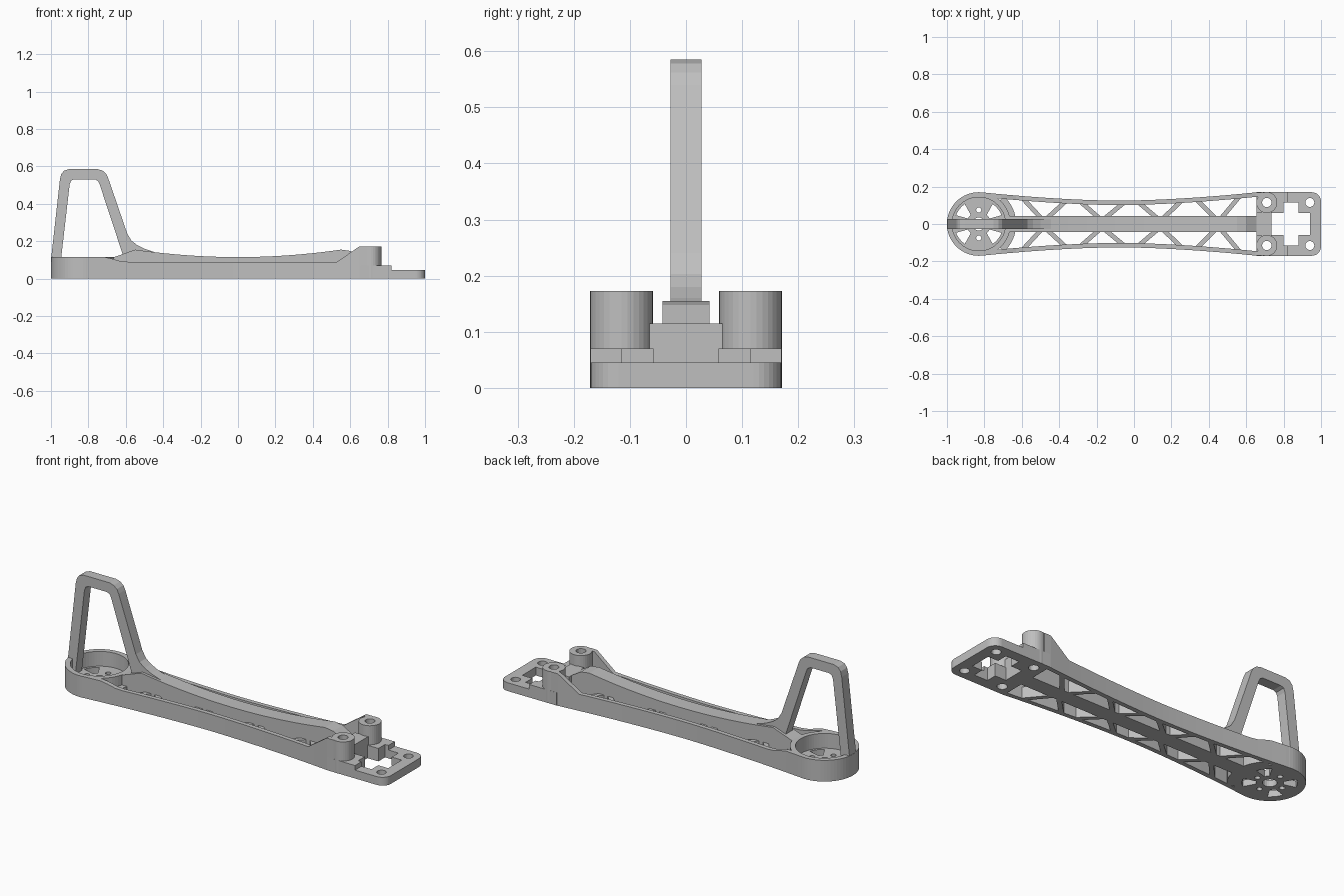
import bpy, bmesh
from math import sin, cos, radians, tau
from mathutils import Vector

if "Cube" in bpy.data.objects:
    bpy.data.objects.remove(bpy.data.objects["Cube"])

grey = bpy.data.materials.new("grey_plastic")
grey.use_nodes = True
GREY = (0.52, 0.52, 0.52, 1)
grey.diffuse_color = GREY
grey.node_tree.nodes["Principled BSDF"].inputs["Base Color"].default_value = GREY

MOTOR_X, POST_X, POST_Y = -0.83, 0.71, 0.115


def finish(name, bm):
    bmesh.ops.recalc_face_normals(bm, faces=bm.faces)
    mesh = bpy.data.meshes.new(name)
    bm.to_mesh(mesh)
    bm.free()
    mesh.materials.append(grey)
    obj = bpy.data.objects.new(name, mesh)
    bpy.context.collection.objects.link(obj)
    return obj


def prism(name, outline, lo, hi, side=False):
    """Extrude an outline along z, or an xz profile along y when side is set."""
    bm = bmesh.new()
    place = (lambda a, b: (a, lo, b)) if side else (lambda a, b: (a, b, lo))
    face = bm.faces.new([bm.verts.new(place(a, b)) for a, b in outline])
    out = bmesh.ops.extrude_face_region(bm, geom=[face])
    step = Vector((0, hi - lo, 0) if side else (0, 0, hi - lo))
    bmesh.ops.translate(bm, vec=step, verts=[v for v in out["geom"] if isinstance(v, bmesh.types.BMVert)])
    return finish(name, bm)


def arc(x, y, r, start, end, n=8):
    return [(x + r * cos(radians(start + (end - start) * i / n)),
             y + r * sin(radians(start + (end - start) * i / n))) for i in range(n + 1)]


def circle(x, y, r, n=32):
    return [(x + r * cos(tau * i / n), y + r * sin(tau * i / n)) for i in range(n)]


def rect(x0, x1, y0, y1):
    return [(x0, y0), (x1, y0), (x1, y1), (x0, y1)]


def cut(obj, outlines, lo=-0.1, hi=0.3):
    """Punch vertical holes through a part."""
    for outline in outlines:
        cutter = prism("cutter", outline, lo, hi)
        cutter.hide_render = True
        mod = obj.modifiers.new("hole", 'BOOLEAN')
        mod.operation, mod.solver, mod.object = 'DIFFERENCE', 'EXACT', cutter
        bpy.context.view_layer.objects.active = obj
        bpy.ops.object.modifier_apply(modifier=mod.name)
        bpy.data.objects.remove(cutter)


def bar(name, a, b, width, hi):
    a, b = Vector(a), Vector(b)
    d = (b - a).normalized() * width / 2
    n = Vector((-d.y, d.x))
    prism(name, [tuple(p) for p in (a + n, a - n, b - n, b + n)], 0, hi)


# Motor cup: perforated floor and ring wall
floor = prism("motor_floor", circle(MOTOR_X, 0, 0.15, 48), 0, 0.035)
holes = [circle(MOTOR_X, 0, 0.035, 20)]
for k in range(4):
    t = k * tau / 4
    holes.append(circle(MOTOR_X + 0.075 * cos(t), 0.075 * sin(t), 0.014, 12))
for mid in (38, 142, 218, 322):
    holes.append(arc(MOTOR_X, 0, 0.13, mid - 17, mid + 17) + arc(MOTOR_X, 0, 0.065, mid + 11, mid - 11, 4))
cut(floor, holes)
ring = prism("motor_ring", circle(MOTOR_X, 0, 0.17, 64), 0, 0.115)
cut(ring, [circle(MOTOR_X, 0, 0.143, 64)])
prism("motor_web", arc(MOTOR_X, 0, 0.2, -48, 48, 16) + arc(MOTOR_X, 0, 0.16, 48, -48, 16), 0, 0.06)


# Side rails, waisted in plan, with a top edge that steps down and up
def rail_y(x):
    return 0.125 + 0.045 * min(1, abs((x + 0.08) / 0.74)) ** 1.7


def rail_top(x):
    if x < -0.6:
        t = max(0, min(1, (x + 0.72) / 0.12))
        return 0.115 - 0.025 * t * t * (3 - 2 * t)
    return 0.09 + 0.083 * max(0, min(1, (x - 0.53) / 0.12))


stations = sorted([MOTOR_X + i * 0.04 for i in range(39)] + [0.53, 0.65])
for s, label in ((1, "left"), (-1, "right")):
    bm = bmesh.new()
    previous = None
    for x in stations:
        y, z = rail_y(x), rail_top(x)
        loop = [bm.verts.new((x, s * a, b)) for a, b in rect(y - 0.024, y, 0, z)]
        if previous:
            for i in range(4):
                j = (i + 1) % 4
                bm.faces.new((previous[i], previous[j], loop[j], loop[i]))
        else:
            bm.faces.new(loop)
        previous = loop
    bm.faces.new(previous)
    finish(label + "_rail", bm)

    # Truss braces between rail and spine
    for c in (-0.48, -0.17, 0.14, 0.45):
        for d in (-1, 1):
            x = c + d * 0.115
            bar(label + "_brace", (c + d * 0.02, s * 0.035), (x, s * (rail_y(x) - 0.012)), 0.024, 0.06)

    # Screw post
    post = prism(label + "_post", circle(POST_X, s * POST_Y, 0.056, 32), 0, 0.173)
    cut(post, [circle(POST_X, s * POST_Y, 0.025, 20)])

# Central spine with a dipped top
dip = [(x / 20, 0.115 + 0.04 * (x / 11) ** 2) for x in range(-11, 12)]
prism("spine", [(-0.67, 0), (-0.67, 0.112)] + dip
      + [(0.6, 0.148), (0.655, 0.115), (0.735, 0.115), (0.735, 0)], -0.042, 0.042, True)
prism("spine_end_block", rect(0.655, 0.735, -0.065, 0.065), 0.04, 0.115)

# Mounting plate: thin base with rounded corners and a raised step
R = 0.05
base = [(0.655, -0.17)] + arc(1 - R, -0.17 + R, R, -90, 0) + arc(1 - R, 0.17 - R, R, 0, 90) + [(0.655, 0.17)]
cross = [rect(0.735, 0.94, -0.058, 0.058), rect(0.8, 0.88, -0.115, 0.115)]
post_holes = [circle(POST_X, s * POST_Y, 0.025, 20) for s in (1, -1)]
plate = prism("mount_plate", base, 0, 0.045)
cut(plate, cross + post_holes + [circle(0.94, s * POST_Y, 0.024, 20) for s in (1, -1)])
step = prism("mount_step", rect(0.655, 0.82, -0.17, 0.17), 0.045, 0.07)
cut(step, cross + post_holes)

# Landing leg: tapered hoop running down into the spine
outer = [(-1, 0.1), (-0.952, 0.53), (-0.945, 0.558), (-0.93, 0.577), (-0.905, 0.585),
         (-0.75, 0.585), (-0.725, 0.578), (-0.706, 0.562), (-0.695, 0.54),
         (-0.592, 0.24), (-0.57, 0.203), (-0.54, 0.18), (-0.5, 0.16), (-0.44, 0.14), (-0.44, 0.08)]
inner = [(-0.6, 0.08), (-0.74, 0.505), (-0.748, 0.522), (-0.765, 0.531),
         (-0.875, 0.531), (-0.892, 0.524), (-0.9, 0.505), (-0.945, 0.115), (-0.955, 0.03), (-0.99, 0.03)]
prism("landing_leg", outer + inner, -0.028, 0.028, True)
